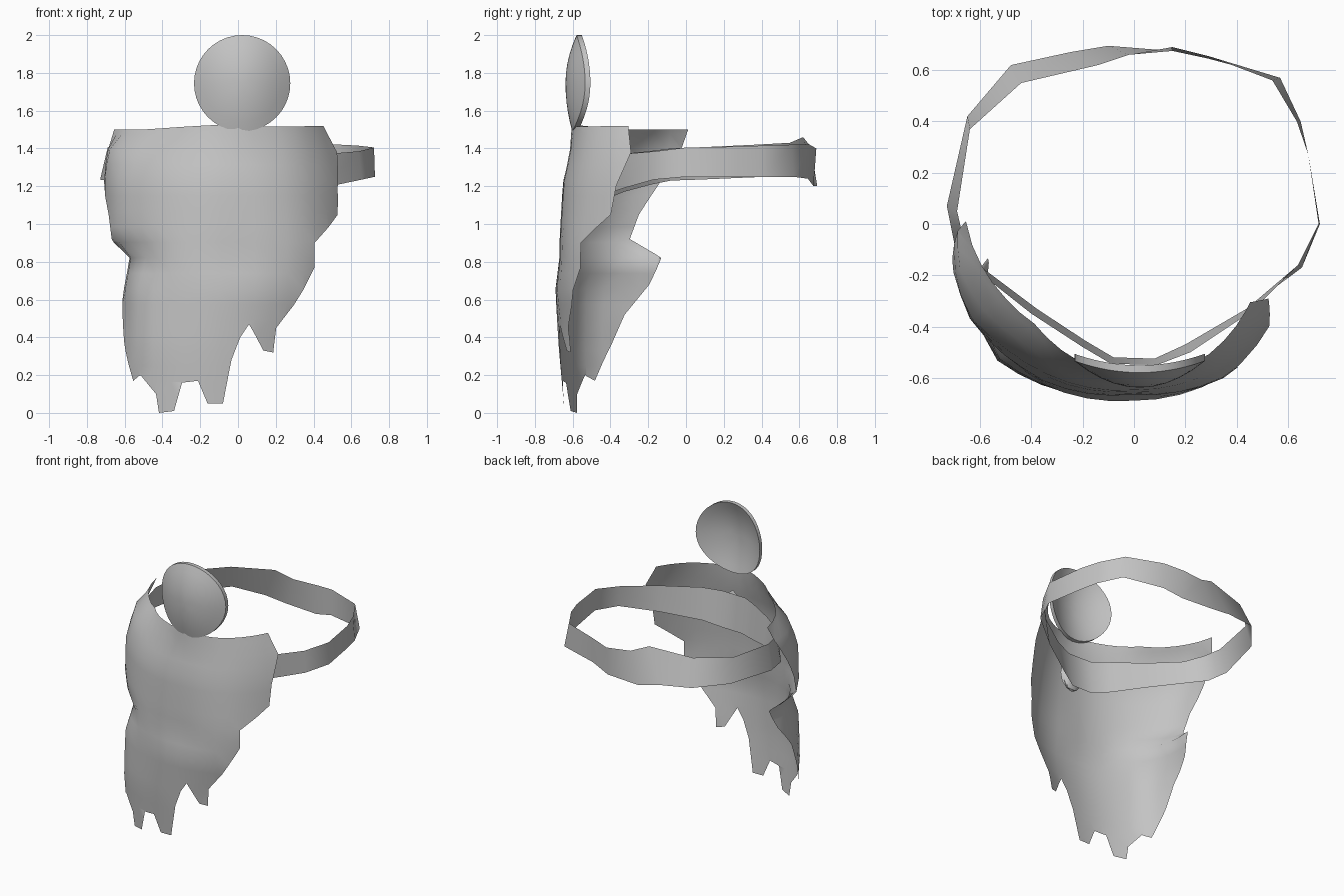
import bpy, bmesh, math
from mathutils import Vector

cube = bpy.data.objects.get("Cube")
if cube:
    bpy.data.objects.remove(cube, do_unlink=True)

# One plain grey for everything
GREY = (0.55, 0.55, 0.55, 1.0)
mat = bpy.data.materials.new("plain_grey")
mat.use_nodes = True
mat.diffuse_color = GREY
mat.node_tree.nodes["Principled BSDF"].inputs["Base Color"].default_value = GREY


def finish(name, bm, angle=50):
    """Turn a bmesh into a smooth shaded object."""
    mesh = bpy.data.meshes.new(name)
    bm.to_mesh(mesh)
    bm.free()
    mesh.materials.append(mat)
    obj = bpy.data.objects.new(name, mesh)
    bpy.context.collection.objects.link(obj)
    bpy.ops.object.select_all(action='DESELECT')
    obj.select_set(True)
    bpy.context.view_layer.objects.active = obj
    bpy.ops.object.shade_smooth_by_angle(angle=math.radians(angle))
    return obj


def locate(value, stops):
    """Index and fraction of a value in an ascending list."""
    value = min(max(value, stops[0]), stops[-1])
    i = 0
    while i < len(stops) - 2 and value > stops[i + 1]:
        i += 1
    return i, (value - stops[i]) / (stops[i + 1] - stops[i])


# Torn cloth: outline as (angle from the front in degrees, height)
OUTLINE = [
    (-91, 1.50), (-60, 1.50), (-10, 1.525), (20, 1.515), (56, 1.52), (61, 1.38),
    (55, 1.20), (53, 1.05), (36, 0.90), (36, 0.77), (26, 0.57), (18, 0.45),
    (17, 0.32), (12, 0.33), (5, 0.47), (1, 0.40), (-3, 0.28), (-7, 0.05),
    (-14, 0.05), (-18, 0.17), (-25, 0.16), (-29, 0.01), (-36, 0.0), (-37, 0.10),
    (-44, 0.20), (-49, 0.17), (-57, 0.37), (-62, 0.52), (-72, 0.68), (-77, 0.82),
    (-66, 0.92), (-70, 1.05), (-79, 1.22), (-88, 1.40)]

# Distance of the cloth from the middle axis, by height and angle
ANGLES = [-90, -75, -60, -45, -30, 0, 30, 60]
HEIGHTS = [0.0, 0.35, 0.65, 0.82, 0.92, 1.22, 1.38, 1.52]
RADII = [
    [0.70, 0.70, 0.72, 0.73, 0.70, 0.63, 0.62, 0.62],
    [0.66, 0.68, 0.71, 0.755, 0.725, 0.665, 0.62, 0.62],
    [0.60, 0.62, 0.69, 0.745, 0.72, 0.69, 0.69, 0.67],
    [0.57, 0.585, 0.655, 0.69, 0.71, 0.665, 0.695, 0.67],
    [0.70, 0.72, 0.74, 0.725, 0.705, 0.665, 0.69, 0.67],
    [0.70, 0.73, 0.735, 0.70, 0.68, 0.65, 0.655, 0.64],
    [0.69, 0.715, 0.69, 0.65, 0.625, 0.615, 0.62, 0.60],
    [0.65, 0.60, 0.56, 0.54, 0.565, 0.605, 0.585, 0.54]]


def cloth_radius(angle, z):
    i, a = locate(z, HEIGHTS)
    j, b = locate(angle, ANGLES)
    low = RADII[i][j] * (1 - b) + RADII[i][j + 1] * b
    high = RADII[i + 1][j] * (1 - b) + RADII[i + 1][j + 1] * b
    return low * (1 - a) + high * a


bm = bmesh.new()
bm.faces.new([bm.verts.new((a, 0, z)) for a, z in reversed(OUTLINE)])


def slice_cloth(point, normal):
    bmesh.ops.bisect_plane(bm, geom=bm.verts[:] + bm.edges[:] + bm.faces[:],
                           plane_co=point, plane_no=normal, dist=1e-5)


for k in range(-11, 8):
    slice_cloth((k * 7.5, 0, 0), (1, 0, 0))
for k in range(1, 19):
    slice_cloth((0, 0, k * 0.0821), (0, 0, 1))
bmesh.ops.triangulate(bm, faces=[f for f in bm.faces if len(f.verts) > 4])
# Wrap the flat cloth around the axis
for v in bm.verts:
    angle, z = v.co.x, v.co.z
    r = cloth_radius(angle, z)
    t = math.radians(angle)
    v.co = Vector((r * math.sin(t), -r * math.cos(t), z))
finish("torn_cloth", bm, 60)

# Belt: lower x, y, z then upper x, y, z, going round from the left side
BELT = [
    (0.725, 0.00, 1.25, 0.72, 0.00, 1.405),
    (0.68, 0.27, 1.25, 0.68, 0.27, 1.41),
    (0.65, 0.40, 1.25, 0.635, 0.40, 1.415),
    (0.57, 0.57, 1.25, 0.54, 0.56, 1.42),
    (0.29, 0.645, 1.24, 0.29, 0.655, 1.42),
    (0.15, 0.675, 1.20, 0.15, 0.69, 1.40),
    (-0.10, 0.695, 1.20, -0.02, 0.66, 1.41),
    (-0.25, 0.67, 1.23, -0.14, 0.62, 1.46),
    (-0.48, 0.62, 1.25, -0.44, 0.55, 1.43),
    (-0.65, 0.42, 1.25, -0.64, 0.37, 1.42),
    (-0.73, 0.07, 1.235, -0.69, 0.05, 1.405),
    (-0.70, -0.08, 1.23, -0.66, -0.08, 1.40),
    (-0.58, -0.18, 1.21, -0.59, -0.20, 1.385),
    (-0.38, -0.33, 1.17, -0.40, -0.35, 1.37),
    (-0.19, -0.455, 1.12, -0.20, -0.48, 1.36),
    (-0.08, -0.52, 1.10, -0.09, -0.545, 1.35),
    (0.08, -0.525, 1.10, 0.09, -0.55, 1.35),
    (0.20, -0.47, 1.14, 0.22, -0.50, 1.36),
    (0.44, -0.33, 1.19, 0.46, -0.34, 1.37),
    (0.655, -0.17, 1.235, 0.64, -0.16, 1.385)]
bm = bmesh.new()
pairs = [(bm.verts.new(p[:3]), bm.verts.new(p[3:])) for p in BELT]
for (b0, t0), (b1, t1) in zip(pairs, pairs[1:] + pairs[:1]):
    bm.faces.new((b0, b1, t1, t0))
finish("belt_loop", bm, 60)

# Round plate above the cloth, bowed forward in the middle
RADIUS, RINGS, SIDES = 0.255, 5, 40


def plate_point(r, t, back):
    x, z = r * math.cos(t), r * math.sin(t)
    y = -0.638 + 1.6 * x * x + (0.9 if z > 0 else 0.55) * z * z
    return (0.022 + x, y + (0.028 if back else 0.0), 1.745 + z)


bm = bmesh.new()
rims = []
for back in (False, True):
    centre = bm.verts.new(plate_point(0, 0, back))
    rings = [[bm.verts.new(plate_point(RADIUS * k / RINGS, math.tau * s / SIDES, back))
              for s in range(SIDES)] for k in range(1, RINGS + 1)]
    for s in range(SIDES):
        n = (s + 1) % SIDES
        bm.faces.new((centre, rings[0][s], rings[0][n]))
        for inner, outer in zip(rings, rings[1:]):
            bm.faces.new((inner[s], outer[s], outer[n], inner[n]))
    rims.append(rings[-1])
for s in range(SIDES):
    n = (s + 1) % SIDES
    bm.faces.new((rims[0][s], rims[1][s], rims[1][n], rims[0][n]))
bmesh.ops.recalc_face_normals(bm, faces=bm.faces[:])
finish("round_plate", bm, 45)

# Small lumpy knot tucked between belt and cloth
bm = bmesh.new()
bmesh.ops.create_icosphere(bm, subdivisions=2, radius=1.0)
for i, v in enumerate(bm.verts):
    lump = 1.0 + 0.12 * math.sin(i * 2.4)
    v.co = Vector((0.04 + v.co.x * 0.08 * lump, -0.59 + v.co.y * 0.03 * lump,
                   1.22 + v.co.z * 0.12 * lump))
finish("belt_knot", bm, 30)
